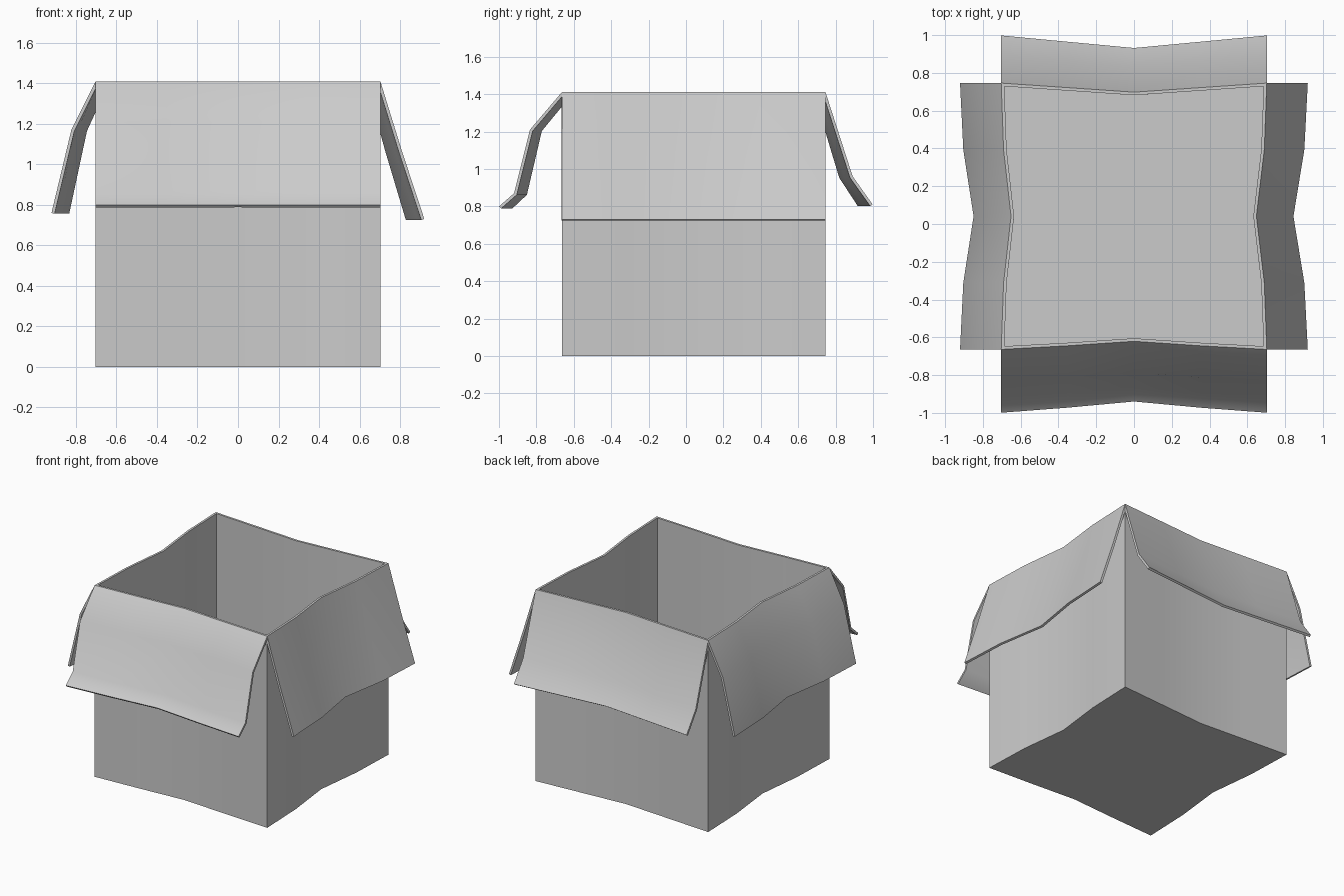
import bpy
import math
from mathutils import Vector

if "Cube" in bpy.data.objects:
    bpy.data.objects.remove(bpy.data.objects["Cube"], do_unlink=True)

HEIGHT, THICK = 1.41, 0.016

card = bpy.data.materials.new("grey cardboard")
card.use_nodes = True
GREY = (0.6, 0.6, 0.6, 1)
card.diffuse_color = GREY
card.node_tree.nodes["Principled BSDF"].inputs["Base Color"].default_value = GREY

# Sides run counterclockwise: corners, outward direction, inward pinch at the
# middle, pinch share at the quarters, flap profile as (outward, height)
RIGHT_FRONT, LEFT_FRONT = Vector((-0.703, -0.664, 0)), Vector((0.703, -0.664, 0))
LEFT_BACK, RIGHT_BACK = Vector((0.703, 0.746, 0)), Vector((-0.703, 0.746, 0))
SIDES = {
    "front": (RIGHT_FRONT, LEFT_FRONT, (0, -1, 0), 0.043, 0.45,
              [(0, HEIGHT), (0.17, 1.21), (0.255, 0.87), (0.335, 0.8)]),
    "left": (LEFT_FRONT, LEFT_BACK, (1, 0, 0), 0.055, 0.24,
             [(0, HEIGHT), (0.105, 1.07), (0.217, 0.73)]),
    "back": (LEFT_BACK, RIGHT_BACK, (0, 1, 0), 0.048, 0.5,
             [(0, HEIGHT), (0.145, 0.96), (0.252, 0.81)]),
    "right": (RIGHT_BACK, RIGHT_FRONT, (-1, 0, 0), 0.052, 0.24,
              [(0, HEIGHT), (0.12, 1.17), (0.218, 0.76)]),
}


def side_row(start, end, normal, pinch, quarter, out=0, z=0):
    """Points along one pinched side, pushed outward and raised."""
    normal = Vector(normal)
    shares = (0, quarter, 1, quarter, 0)
    return [start.lerp(end, i / 4) + normal * (out - pinch * s) + Vector((0, 0, z))
            for i, s in enumerate(shares)]


def sheet(name, rows, closed=False):
    """Skin rows from top to bottom and thicken the sheet inward."""
    n = len(rows[0])
    faces = []
    for r in range(len(rows) - 1):
        for c in range(n if closed else n - 1):
            d = (c + 1) % n
            faces.append(((r + 1) * n + c, (r + 1) * n + d, r * n + d, r * n + c))
    if closed:
        first = (len(rows) - 1) * n
        faces.append(tuple(reversed(range(first, first + n))))
    mesh = bpy.data.meshes.new(name)
    mesh.from_pydata([p for row in rows for p in row], [], faces)
    mesh.materials.append(card)
    obj = bpy.data.objects.new(name, mesh)
    bpy.context.collection.objects.link(obj)
    solid = obj.modifiers.new("card thickness", "SOLIDIFY")
    solid.thickness = THICK
    solid.offset = -1
    solid.use_even_offset = True
    bpy.ops.object.select_all(action="DESELECT")
    obj.select_set(True)
    bpy.context.view_layer.objects.active = obj
    bpy.ops.object.modifier_apply(modifier=solid.name)
    bpy.ops.object.shade_smooth_by_angle(angle=math.radians(42))
    return obj


# Open box: four pinched walls and the floor
outline = [p for side in SIDES.values() for p in side_row(*side[:5])[:-1]]
sheet("box_body", [[p + Vector((0, 0, HEIGHT)) for p in outline], outline], closed=True)

# Four flaps folded outward from the rim, pinched a little more toward the tip
for name, (start, end, normal, pinch, quarter, profile) in SIDES.items():
    last = len(profile) - 1
    rows = [side_row(start, end, normal, pinch * (1 + 0.38 * i / last), quarter, out, z)
            for i, (out, z) in enumerate(profile)]
    sheet(name + "_flap", rows)
